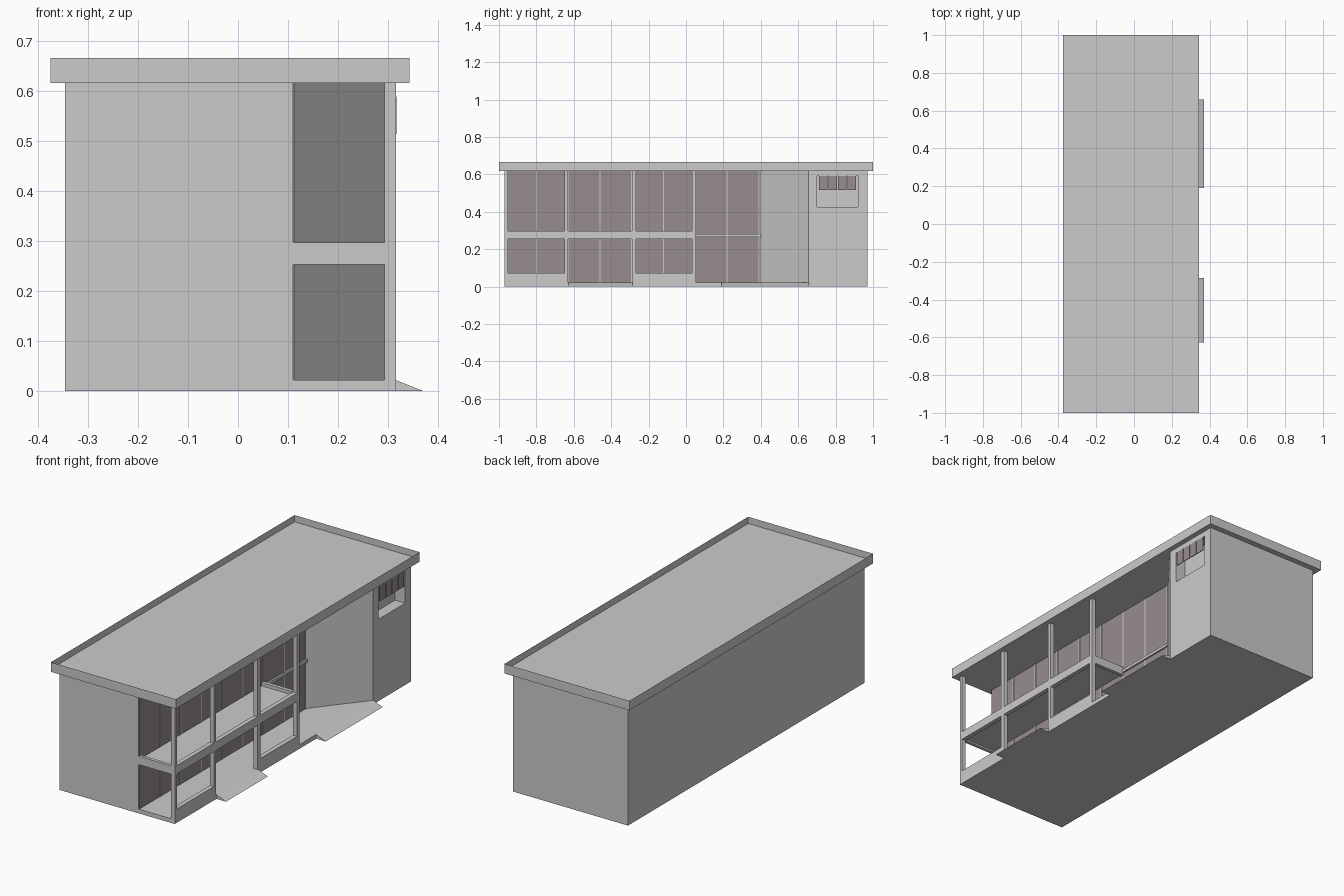
import bpy, bmesh

if "Cube" in bpy.data.objects:
    bpy.data.objects.remove(bpy.data.objects["Cube"])

glass = bpy.data.materials.new("tinted_glass")
glass.diffuse_color = (0.31, 0.265, 0.27, 1)
glass.use_nodes = True
glass.node_tree.nodes["Principled BSDF"].inputs["Base Color"].default_value = glass.diffuse_color


def finish(name, bm, mat=None):
    bmesh.ops.recalc_face_normals(bm, faces=bm.faces[:])
    me = bpy.data.meshes.new(name)
    bm.to_mesh(me)
    bm.free()
    ob = bpy.data.objects.new(name, me)
    bpy.context.collection.objects.link(ob)
    if mat:
        me.materials.append(mat)
    return ob


def prism(name, pts, vec, mat=None):
    """Extrude a closed 3D outline along a vector."""
    bm = bmesh.new()
    f = bm.faces.new([bm.verts.new(p) for p in pts])
    r = bmesh.ops.extrude_face_region(bm, geom=[f])
    bmesh.ops.translate(bm, vec=vec, verts=[v for v in r["geom"] if isinstance(v, bmesh.types.BMVert)])
    return finish(name, bm, mat)


def box(name, x0, x1, y0, y1, z0, z1, mat=None):
    return prism(name, [(x0, y0, z0), (x1, y0, z0), (x1, y1, z0), (x0, y1, z0)], (0, 0, z1 - z0), mat)


L, R, IN = -0.346, 0.316, 0.108      # left wall, right edge, glazed wall
POST = 0.293                         # inner face of posts
Y = 0.97
FLOOR, TOP = 0.022, 0.617

# Ground slab and main volume with the splayed entrance wall
box("ground_slab", L, R, -Y, Y, 0, FLOOR)
plan = [(L, -Y), (IN, -Y), (IN, 0.395), (R, 0.655), (R, Y), (L, Y)]
body = prism("main_body", [(x, y, FLOOR) for x, y in plan], (0, 0, TOP - FLOOR))

# Window recess in the corner block
cutter = box("recess_cutter", 0.258, 0.4, 0.70, 0.92, 0.425, 0.59)
cutter.hide_render = True
cutter.hide_viewport = True
cut = body.modifiers.new("recess", 'BOOLEAN')
cut.object = cutter
cut.operation = 'DIFFERENCE'
cut.solver = 'EXACT'
for i in range(4):
    y = 0.71 + i * 0.051
    box("small_window_pane", R - 0.003, R + 0.001, y, y + 0.047, 0.515, 0.59, glass)

# Roof tray with parapet
bm = bmesh.new()
rim = [(-0.375, -1), (0.343, -1), (0.343, 1), (-0.375, 1)]
top = bm.faces.new([bm.verts.new((x, y, 0.667)) for x, y in rim])
low = [bm.verts.new((x, y, TOP)) for x, y in rim]
bm.faces.new(low)
tv = top.verts[:]
for i in range(4):
    j = (i + 1) % 4
    bm.faces.new((tv[i], tv[j], low[j], low[i]))
bmesh.ops.inset_region(bm, faces=[top], thickness=0.027)
hole = bmesh.ops.extrude_face_region(bm, geom=[top])
bmesh.ops.translate(bm, vec=(0, 0, -0.035), verts=[v for v in hole["geom"] if isinstance(v, bmesh.types.BMVert)])
if top.is_valid:
    bm.faces.remove(top)
finish("roof_tray", bm)

# Glazed wall: eight bays on two storeys
for i in range(8):
    y = -Y + i * 0.17
    for z0, z1 in ((FLOOR, 0.265), (0.28, TOP)):
        box("glass_panel", IN, IN + 0.003, y + 0.002, y + 0.168, z0, z1, glass)
for i in range(1, 9):
    y = -Y + i * 0.17
    box("mullion", IN, IN + 0.005, y - 0.003, y + 0.003, FLOOR, TOP)
box("floor_edge_band", IN, IN + 0.012, 0.05, 0.40, 0.265, 0.28)

# Posts along the open side
for y0, y1 in ((-Y, -0.953), (-0.65, -0.63), (-0.29, -0.268), (0.033, 0.052)):
    box("gallery_post", POST, R, y0, y1, FLOOR, TOP)

# Gallery floor and its edge beams
box("gallery_floor", IN, POST, -0.953, 0.033, 0.262, 0.28)
box("gallery_side_beam", POST, R, -0.953, 0.033, 0.253, 0.297)
box("gallery_front_beam", IN, R, -Y, -0.953, 0.253, 0.297)
box("gallery_back_beam", IN, R, 0.033, 0.052, 0.253, 0.297)

# Low walls beside the side entrance
for y0, y1 in ((-0.953, -0.65), (-0.268, 0.033)):
    box("low_wall", POST, R, y0, y1, FLOOR, 0.072)

# Entrance ramps
for y0, y1 in ((-0.628, -0.285), (0.19, 0.658)):
    prism("entrance_ramp", [(R, y0, 0), (0.371, y0, 0), (R, y0, FLOOR)], (0, y1 - y0, 0))
